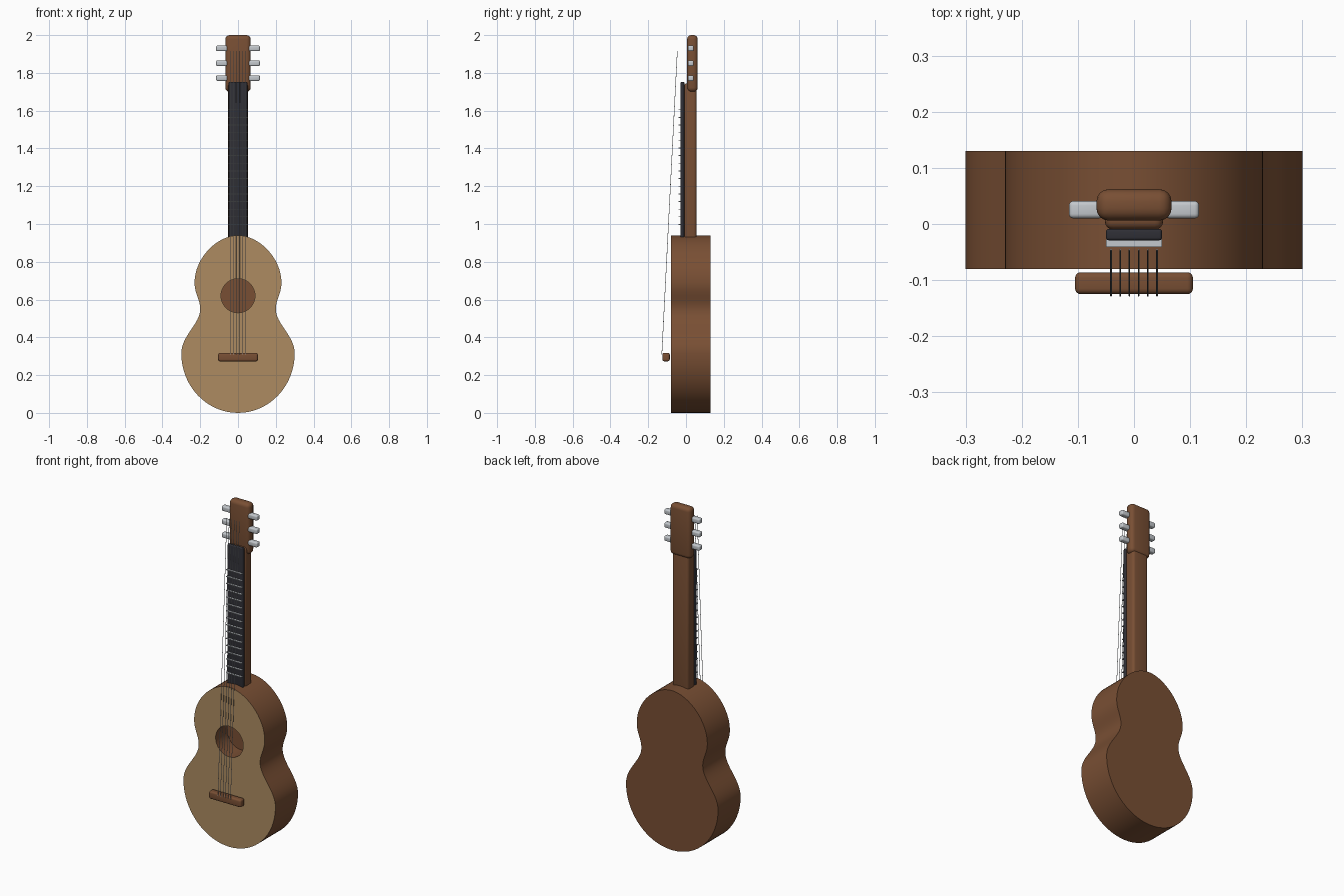
import bpy, bmesh, math
from mathutils import Vector, Matrix
from mathutils.geometry import interpolate_bezier

if "Cube" in bpy.data.objects:
    bpy.data.objects.remove(bpy.data.objects["Cube"])


def material(name, rgb):
    m = bpy.data.materials.new(name)
    m.diffuse_color = (*rgb, 1)
    m.use_nodes = True
    m.node_tree.nodes["Principled BSDF"].inputs["Base Color"].default_value = m.diffuse_color
    return m


BROWN = material("brown wood", (0.19, 0.078, 0.034))
TAN = material("tan spruce", (0.42, 0.26, 0.12))
BLACK = material("dark ebony", (0.028, 0.028, 0.036))
SILVER = material("silver metal", (0.55, 0.58, 0.61))


def make(name, bm, mat, smooth=True):
    bmesh.ops.recalc_face_normals(bm, faces=bm.faces[:])
    me = bpy.data.meshes.new(name)
    bm.to_mesh(me)
    bm.free()
    me.materials.append(mat)
    ob = bpy.data.objects.new(name, me)
    bpy.context.collection.objects.link(ob)
    if smooth:
        smooth_edges(ob)
    return ob


def select(ob):
    bpy.ops.object.select_all(action='DESELECT')
    ob.select_set(True)
    bpy.context.view_layer.objects.active = ob


def smooth_edges(ob):
    select(ob)
    bpy.ops.object.shade_smooth_by_angle(angle=math.radians(35))


def box(name, x, y, z, mat, bevel=0.0):
    """Box from (min, max) ranges, with rounded edges."""
    bm = bmesh.new()
    bmesh.ops.create_cube(bm, size=1)
    size = [r[1] - r[0] for r in (x, y, z)]
    mid = [(r[1] + r[0]) / 2 for r in (x, y, z)]
    for v in bm.verts:
        v.co = Vector([c * s + m for c, s, m in zip(v.co, size, mid)])
    if bevel:
        bmesh.ops.bevel(bm, geom=bm.edges[:], offset=bevel, segments=4,
                        profile=0.5, affect='EDGES')
    return make(name, bm, mat, smooth=bevel > 0)


def rod(name, a, b, radius, mat, sides):
    a, b = Vector(a), Vector(b)
    d = b - a
    bm = bmesh.new()
    bmesh.ops.create_cone(
        bm, cap_ends=True, segments=sides, radius1=radius, radius2=radius, depth=d.length,
        matrix=Matrix.Translation((a + b) / 2) @ d.to_track_quat('Z', 'Y').to_matrix().to_4x4())
    return make(name, bm, mat)


# Body: half outline as (point, handle, handle, point) curves, mirrored and extruded
FRONT, BACK = -0.08, 0.13
segments = [
    ((0, 0), (0.165, 0), (0.30, 0.14), (0.30, 0.315)),
    ((0.30, 0.315), (0.30, 0.41), (0.20, 0.47), (0.20, 0.55)),
    ((0.20, 0.55), (0.20, 0.60), (0.23, 0.63), (0.23, 0.69)),
    ((0.23, 0.69), (0.23, 0.82), (0.11, 0.94), (0, 0.94)),
]
half = []
for seg in segments:
    half += interpolate_bezier(*[Vector((p[0], FRONT, p[1])) for p in seg], 17)[:-1]
half.append(Vector((0, FRONT, 0.94)))
outline = half + [Vector((-p.x, p.y, p.z)) for p in reversed(half[1:-1])]
bm = bmesh.new()
face = bm.faces.new([bm.verts.new(p) for p in outline])
new = bmesh.ops.extrude_face_region(bm, geom=[face])['geom']
bmesh.ops.translate(bm, vec=(0, BACK - FRONT, 0),
                    verts=[g for g in new if isinstance(g, bmesh.types.BMVert)])
if len([f for f in bm.faces if len(f.verts) > 4]) < 2:
    bm.faces.new([v for v in bm.verts if v.co.y < 0])
body = make("body", bm, BROWN, smooth=False)

# Sound hole cut into the body
cutter = rod("sound_hole_cutter", (0, -0.2, 0.62), (0, 0.03, 0.62), 0.09, BROWN, 48)
cutter.hide_render = True
mod = body.modifiers.new("sound hole", 'BOOLEAN')
mod.operation = 'DIFFERENCE'
mod.solver = 'EXACT'
mod.object = cutter
select(body)
bpy.ops.object.modifier_apply(modifier=mod.name)
bpy.data.objects.remove(cutter)

# Tan soundboard on the front face only
body.data.materials.clear()
body.data.materials.append(BROWN)
body.data.materials.append(TAN)
for p in body.data.polygons:
    p.material_index = int(p.normal.y < -0.9 and p.center.y < FRONT + 0.005)
smooth_edges(body)

# Neck, fingerboard, headstock, bridge
box("neck", (-0.052, 0.052), (-0.01, 0.056), (0.90, 1.745), BROWN, 0.015)
box("fingerboard", (-0.05, 0.05), (-0.029, -0.009), (0.90, 1.752), BLACK, 0.005)
box("headstock", (-0.067, 0.067), (0.006, 0.062), (1.70, 2.0), BROWN, 0.022)
box("bridge", (-0.105, 0.105), (-0.125, -0.086), (0.273, 0.318), BROWN, 0.010)

# Frets
for i in range(16):
    z = 1.605 - i * 0.0405
    box(f"fret_{i + 1}", (-0.05, 0.05), (-0.041, -0.028), (z - 0.002, z + 0.002), SILVER)

# Tuning pegs
for side in (-1, 1):
    for i, z in enumerate((1.772, 1.851, 1.93)):
        x = sorted((side * 0.055, side * 0.116))
        box(f"tuning_peg_{'left' if side < 0 else 'right'}_{i + 1}", x,
            (0.010, 0.041), (z - 0.015, z + 0.015), SILVER, 0.008)

# Strings
for i in range(6):
    x = -0.041 + i * 0.0164
    rod(f"string_{i + 1}", (x, -0.128, 0.31), (x, -0.046, 1.915), 0.0014, SILVER, 8)
